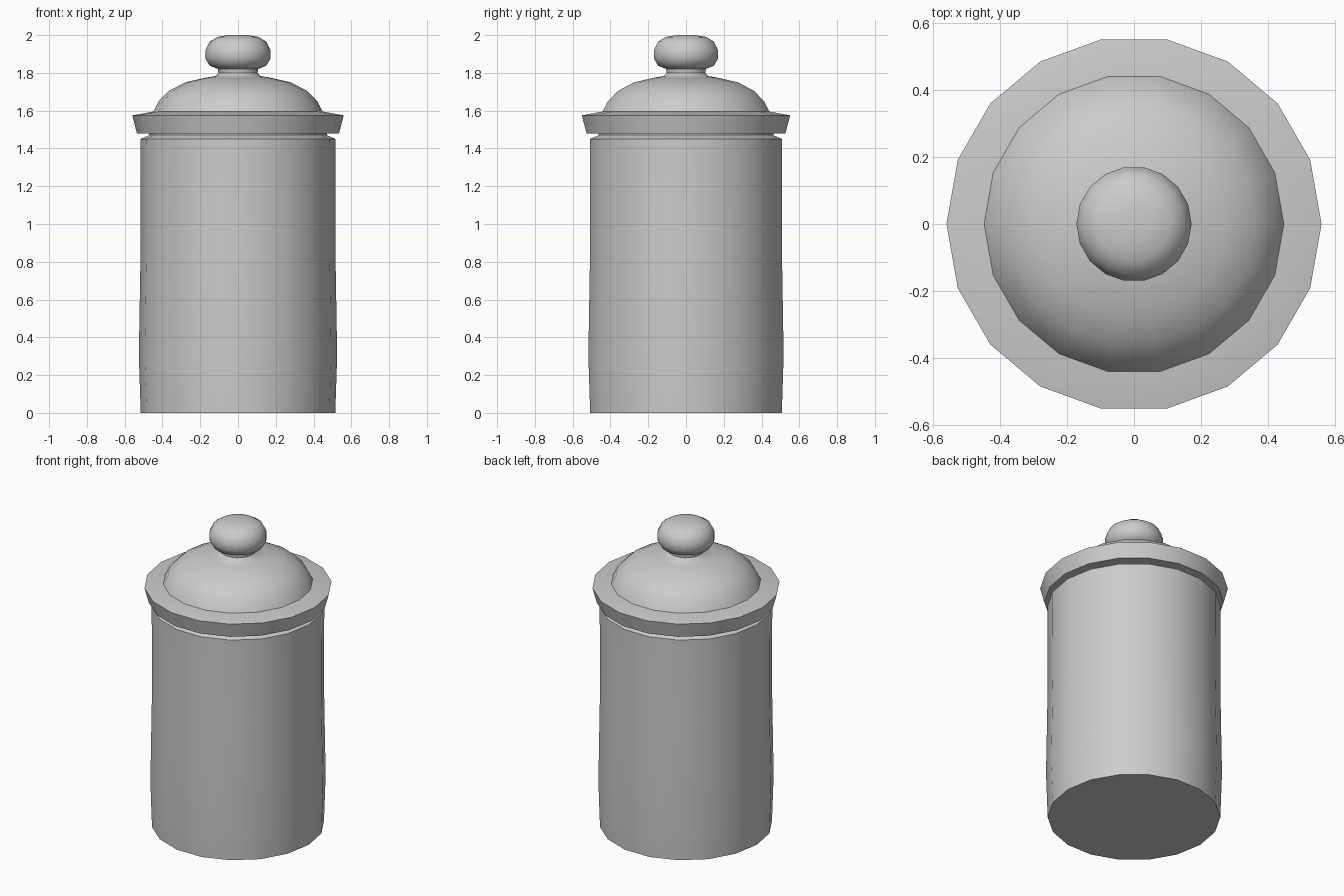
import bpy, bmesh, math

if "Cube" in bpy.data.objects:
    bpy.data.objects.remove(bpy.data.objects["Cube"], do_unlink=True)

SIDES = 18

clay = bpy.data.materials.new("plain grey")
clay.use_nodes = True
grey = (0.6, 0.6, 0.6, 1)
clay.diffuse_color = grey
clay.node_tree.nodes["Principled BSDF"].inputs["Base Color"].default_value = grey


def lathe(name, profile, angle=45):
    """Turn a bottom-to-top (radius, height) profile around z, capping open ends."""
    bm = bmesh.new()
    rings = []
    for r, z in profile:
        rings.append([bm.verts.new((r * math.cos(a), r * math.sin(a), z))
                      for a in (math.tau * i / SIDES for i in range(SIDES))])
    for low, high in zip(rings, rings[1:]):
        for i in range(SIDES):
            j = (i + 1) % SIDES
            bm.faces.new((low[i], low[j], high[j], high[i]))
    bm.faces.new(rings[0][::-1])
    bm.faces.new(rings[-1])
    mesh = bpy.data.meshes.new(name)
    bm.to_mesh(mesh)
    bm.free()
    mesh.materials.append(clay)
    obj = bpy.data.objects.new(name, mesh)
    bpy.context.collection.objects.link(obj)
    bpy.ops.object.select_all(action='DESELECT')
    obj.select_set(True)
    bpy.context.view_layer.objects.active = obj
    bpy.ops.object.shade_smooth_by_angle(angle=math.radians(angle))
    return obj


# Tall body with a slight swell near the foot and a narrow neck under the lid
lathe("jar_body", [(0.515, 0), (0.525, 0.3), (0.515, 0.9), (0.517, 1.45),
                   (0.47, 1.47), (0.47, 1.49)])

# Flared lid rim
lathe("lid_rim", [(0.535, 1.48), (0.56, 1.575), (0.45, 1.595)])

# Domed lid with the short stem of the knob
lathe("lid_dome", [(0.45, 1.59), (0.42, 1.65), (0.365, 1.705), (0.28, 1.75),
                   (0.17, 1.775), (0.118, 1.783), (0.104, 1.80), (0.108, 1.83)])

# Rounded, slightly flattened knob
lathe("lid_knob", [(0.10, 1.818), (0.15, 1.838), (0.172, 1.875), (0.172, 1.92),
                   (0.15, 1.965), (0.11, 1.99), (0.05, 2.0)], 60)
